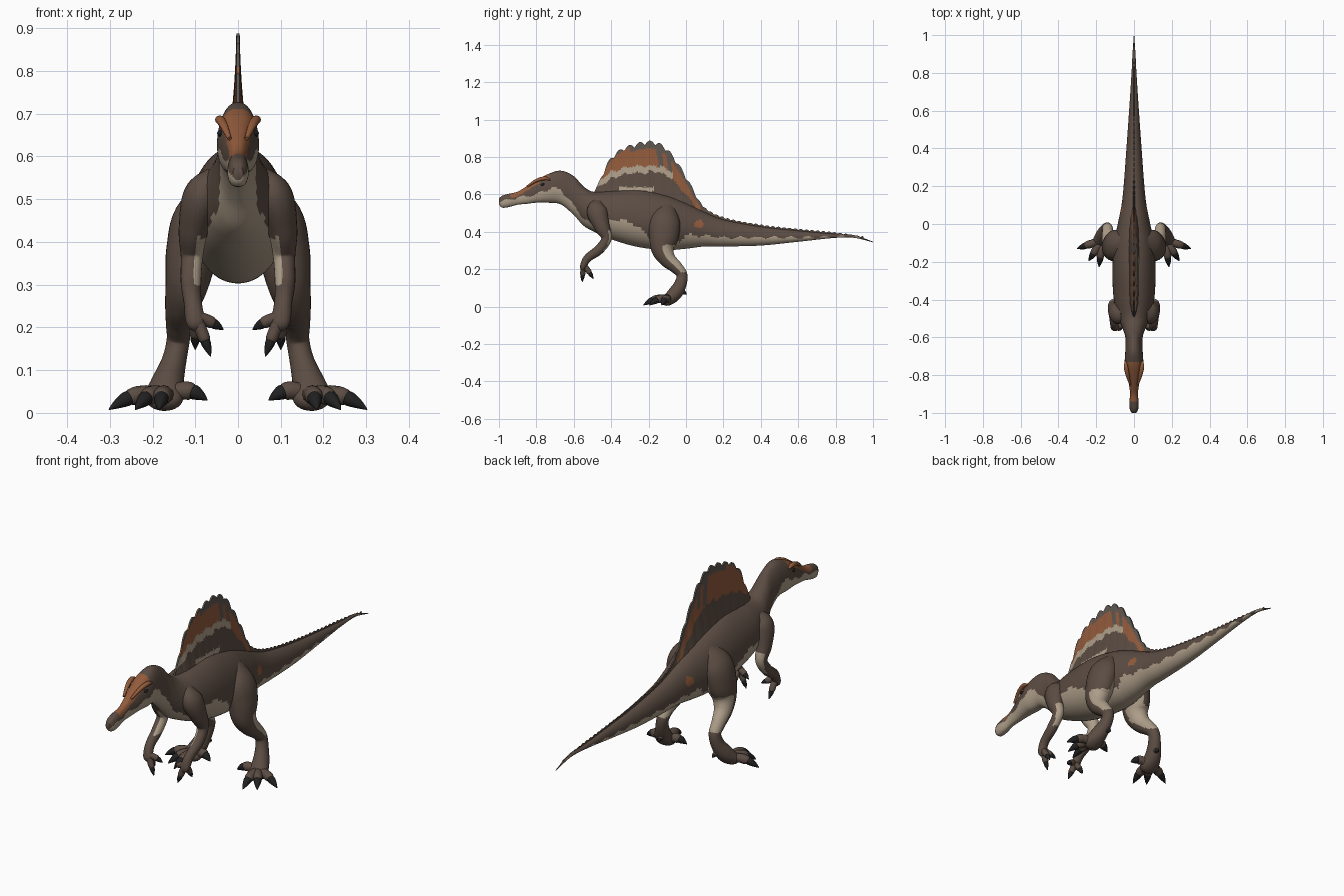
import bpy, bmesh, math
from mathutils import Vector

cube = bpy.data.objects.get("Cube")
if cube:
    bpy.data.objects.remove(cube, do_unlink=True)


def material(name, *rgb):
    mat = bpy.data.materials.new(name)
    mat.use_nodes = True
    mat.diffuse_color = (*rgb, 1)
    mat.node_tree.nodes["Principled BSDF"].inputs["Base Color"].default_value = (*rgb, 1)
    return mat


PALETTE = [material("hide brown", .105, .073, .056), material("belly cream", .42, .34, .25),
           material("crest rust", .29, .105, .045), material("spine grey", .115, .095, .08),
           material("claw black", .015, .015, .016)]
BROWN, CREAM, RUST, GREY, BLACK = range(len(PALETTE))


def curve(rows, t):
    """Smoothly interpolate the other columns at first-column value t."""
    last = len(rows) - 1
    i = 0
    while i < last - 1 and t > rows[i + 1][0]:
        i += 1
    a, b = rows[i], rows[i + 1]
    before, after = rows[max(i - 1, 0)], rows[min(i + 2, last)]
    h = b[0] - a[0]
    s = min(max((t - a[0]) / h, 0), 1)
    out = []
    for k in range(1, len(a)):
        m0 = (b[k] - before[k]) / (b[0] - before[0]) * h
        m1 = (after[k] - a[k]) / (after[0] - a[0]) * h
        out.append(a[k] * (1 + 2 * s) * (1 - s) ** 2 + m0 * s * (1 - s) ** 2
                   + b[k] * s * s * (3 - 2 * s) + m1 * s * s * (s - 1))
    return out


def linear(rows, t):
    for a, b in zip(rows, rows[1:]):
        if t <= b[0]:
            return a[1] + (b[1] - a[1]) * max(0, (t - a[0]) / (b[0] - a[0]))
    return rows[-1][1]


def loft(name, rings, paint):
    """Skin closed rings, cap the ends and colour each face by a rule."""
    bm = bmesh.new()
    loops = [[bm.verts.new(p) for p in ring] for ring in rings]
    n = len(loops[0])
    for a, b in zip(loops, loops[1:]):
        for i in range(n):
            j = (i + 1) % n
            bm.faces.new((a[i], a[j], b[j], b[i]))
    bm.faces.new(loops[0])
    bm.faces.new(loops[-1])
    bmesh.ops.recalc_face_normals(bm, faces=bm.faces)
    for f in bm.faces:
        f.smooth = True
        f.material_index = paint(f.calc_center_median(), f.normal)
    mesh = bpy.data.meshes.new(name)
    bm.to_mesh(mesh)
    bm.free()
    for mat in PALETTE:
        mesh.materials.append(mat)
    mesh.set_sharp_from_angle(angle=math.radians(50))
    obj = bpy.data.objects.new(name, mesh)
    bpy.context.collection.objects.link(obj)
    return obj


def tube(name, points, paint, side=1, steps=8, n=20):
    """Loft ellipses along points of (x, y, z, width radius, depth radius)."""
    rows = [(i, *p) for i, p in enumerate(points)]
    count = (len(rows) - 1) * steps
    path = [curve(rows, i / steps) for i in range(count + 1)]
    rings = []
    for i, p in enumerate(path):
        ahead, behind = path[min(i + 1, count)], path[max(i - 1, 0)]
        along = (Vector(ahead[:3]) - Vector(behind[:3])).normalized()
        depth = along.cross(Vector((1, 0, 0))).normalized()
        across = depth.cross(along)
        ring = []
        for k in range(n):
            a = math.tau * k / n
            q = Vector(p[:3]) + across * p[3] * math.cos(a) + depth * p[4] * math.sin(a)
            ring.append((q.x * side, q.y, max(q.z, 0)))
        rings.append(ring)
    return loft(name, rings, paint)


def solid(index):
    return lambda c, n: index


def digit(name, base, tip, r, lift, side):
    """A finger or toe arching from base to a hooked claw."""
    base, tip = Vector(base), Vector(tip)

    def at(t, radius):
        p = base.lerp(tip, t) + Vector((0, 0, lift * math.sin(math.pi * t)))
        return (*p, radius, radius)
    tube(name, [at(0, r), at(.35, r * .9), at(.6, r * .85), at(.7, r * .4)], solid(BROWN), side, 4, 12)
    tube(name + "_claw", [at(.56, r * .6), at(.7, r * .72), at(.86, r * .45), at(1, r * .06)],
         solid(BLACK), side, 4, 12)


# Body, head and tail: y, top, bottom, half width
BODY = [(-1, .578, .545, .012), (-.985, .592, .53, .021), (-.95, .603, .532, .025),
        (-.9, .615, .545, .021), (-.85, .645, .55, .027), (-.8, .676, .556, .038),
        (-.74, .708, .556, .049), (-.67, .727, .547, .046), (-.6, .698, .49, .046),
        (-.55, .645, .435, .062), (-.5, .615, .405, .083), (-.4, .62, .36, .107),
        (-.25, .625, .318, .114), (-.1, .595, .303, .106), (0, .555, .31, .086),
        (.1, .505, .322, .066), (.2, .466, .322, .055), (.4, .428, .327, .04),
        (.6, .406, .347, .026), (.8, .388, .368, .013), (.9, .382, .368, .008), (1, .348, .344, .001)]
# Upper edge of the pale underside
PALE = [(-1, .56), (-.9, .583), (-.8, .6), (-.72, .635), (-.67, .625), (-.6, .54), (-.55, .475),
        (-.5, .435), (-.46, .45), (-.42, .47), (-.3, .455), (-.22, .4), (-.18, .35),
        (-.03, .35), (0, .385), (.2, .37), (.6, .37), (.9, .375), (1, .34)]


def paint_body(c, n):
    top = curve(BODY, c.y)[0]
    wave = .006 * math.sin(c.y * 70)
    if c.z < linear(PALE, c.y) + wave:
        return CREAM
    if -.94 < c.y < -.73 and c.z > top - .024:
        return RUST
    if math.hypot(c.y - .07, c.z - .44) < .022:
        return RUST
    return BROWN


rings = []
STATIONS = 260
for i in range(STATIONS + 1):
    y = -1 + 2 * i / STATIONS
    top, bottom, width = curve(BODY, y)
    mid = bottom + .45 * (top - bottom)
    power = .75 if y < -.75 else min(1, .75 + (y + .75) * 2)
    ring = []
    for k in range(56):
        a = math.tau * k / 56
        c, s = math.cos(a), math.sin(a)
        height = top - mid if s > 0 else mid - bottom
        ring.append((width * math.copysign(abs(c) ** power, c), y, mid + height * s))
    rings.append(ring)
loft("body", rings, paint_body)

# Sail and the low serrated ridge along the tail
SAIL = [(-.52, .605), (-.48, .63), (-.45, .695), (-.42, .76), (-.38, .81), (-.33, .843), (-.28, .86),
        (-.22, .875), (-.16, .872), (-.1, .835), (-.05, .77), (0, .69), (.05, .6),
        (.1, .527), (.2, .476), (.4, .436), (.6, .413), (.8, .394), (.95, .372)]
DARK = [(-.52, .6), (-.46, .645), (-.4, .685), (-.3, .715), (-.15, .72), (-.08, .69), (0, .6), (.08, .5)]


def paint_sail(c, n):
    top, low = linear(SAIL, c.y), linear(DARK, c.y) + .006 * math.sin(c.y * 90)
    if c.y > .08:
        return BROWN
    if c.x > 0 and -.36 < c.y < -.17 and abs(c.z - .628) < .012:
        return CREAM
    if c.z < low:
        return BROWN
    if c.x > 0 and -.48 < c.y < -.07 and c.z < low + .035:
        return CREAM
    if c.z > top - (.028 if c.y > -.3 else .004):
        return GREY
    stripes = [(-.15, .014), (-.105, .01)]
    if c.z > .72 and any(abs(c.y - y - (.87 - c.z) * .15) < w for y, w in stripes):
        return GREY
    return RUST


rings = []
COLUMNS, ROWS = 300, 30
for i in range(COLUMNS + 1):
    y = -.52 + 1.47 * i / COLUMNS
    top = curve(SAIL, y)[0]
    back, bottom, width = curve(BODY, y)
    base = bottom + .6 * (back - bottom)
    size = .022 if y < .06 else .008
    top += size * (abs(math.sin(math.pi * y / (.055 if y < .06 else .03))) - .5)
    ring = []
    for j in range(ROWS + 1):
        s = j / ROWS
        half = (.004 + .006 * (1 - s) + .036 * (1 - s) ** 2) * min(1, width / .085)
        ring.append((half, y, base + (top - base) * s))
    rings.append(ring + [(-x, yy, z) for x, yy, z in reversed(ring)])
loft("sail", rings, paint_sail)

# Limbs and paired head details
LEG = [(.05, -.1, .54, .025, .04), (.088, -.112, .46, .06, .08), (.107, -.118, .38, .061, .08),
       (.118, -.125, .31, .052, .062), (.13, -.1, .255, .041, .045), (.138, -.052, .21, .031, .034),
       (.14, -.022, .17, .027, .029), (.15, -.03, .12, .029, .033), (.165, -.06, .07, .038, .038),
       (.175, -.1, .034, .045, .03), (.185, -.125, .03, .02, .015)]
ARM = [(.055, -.47, .56, .02, .03), (.084, -.475, .51, .043, .055), (.104, -.45, .43, .035, .042),
       (.108, -.425, .365, .026, .028), (.11, -.465, .305, .024, .026), (.106, -.525, .26, .021, .022),
       (.1, -.55, .215, .022, .017), (.095, -.552, .195, .012, .008)]
TOES = {"outer_toe": (.302, -.13, .008), "middle_toe": (.24, -.195, .008),
        "front_toe": (.185, -.228, .008), "inner_toe": (.072, -.11, .03)}
FINGERS = {"long_finger": (.064, -.555, .132), "rear_finger": (.1, -.495, .148), "thumb": (.034, -.53, .195)}

for side, word in ((1, "left_"), (-1, "right_")):
    def paint_leg(c, n):
        shank = .185 < c.z < .33 and n.y > .05
        inner_thigh = .25 < c.z < .4 and n.x * side < -.2 and n.y > -.1
        return CREAM if shank or inner_thigh else BROWN

    def paint_arm(c, n):
        return CREAM if .3 < c.z < .41 and (n.y > .5 or n.x * side < -.3) else BROWN

    tube(word + "leg", LEG, paint_leg, side, n=32)
    tube(word + "arm", ARM, paint_arm, side, n=24)
    for name, tip in TOES.items():
        digit(word + name, (.168, -.085, .035), tip, .024, .02, side)
    digit(word + "heel_spur", (.15, -.03, .08), (.145, .004, .065), .013, .004, side)
    for name, tip in FINGERS.items():
        digit(word + name, (.1, -.548, .225), tip, .016, .004, side)
    tube(word + "brow", [(.02, -.85, .642, .005, .005), (.034, -.8, .674, .01, .009),
                         (.043, -.755, .686, .011, .01), (.044, -.725, .678, .004, .004)],
         solid(RUST), side, 5, 12)
    tube(word + "eye", [(.041, -.778, .652, .002, .002), (.042, -.768, .654, .007, .008),
                        (.043, -.756, .655, .002, .002)], solid(BLACK), side, 4, 12)
